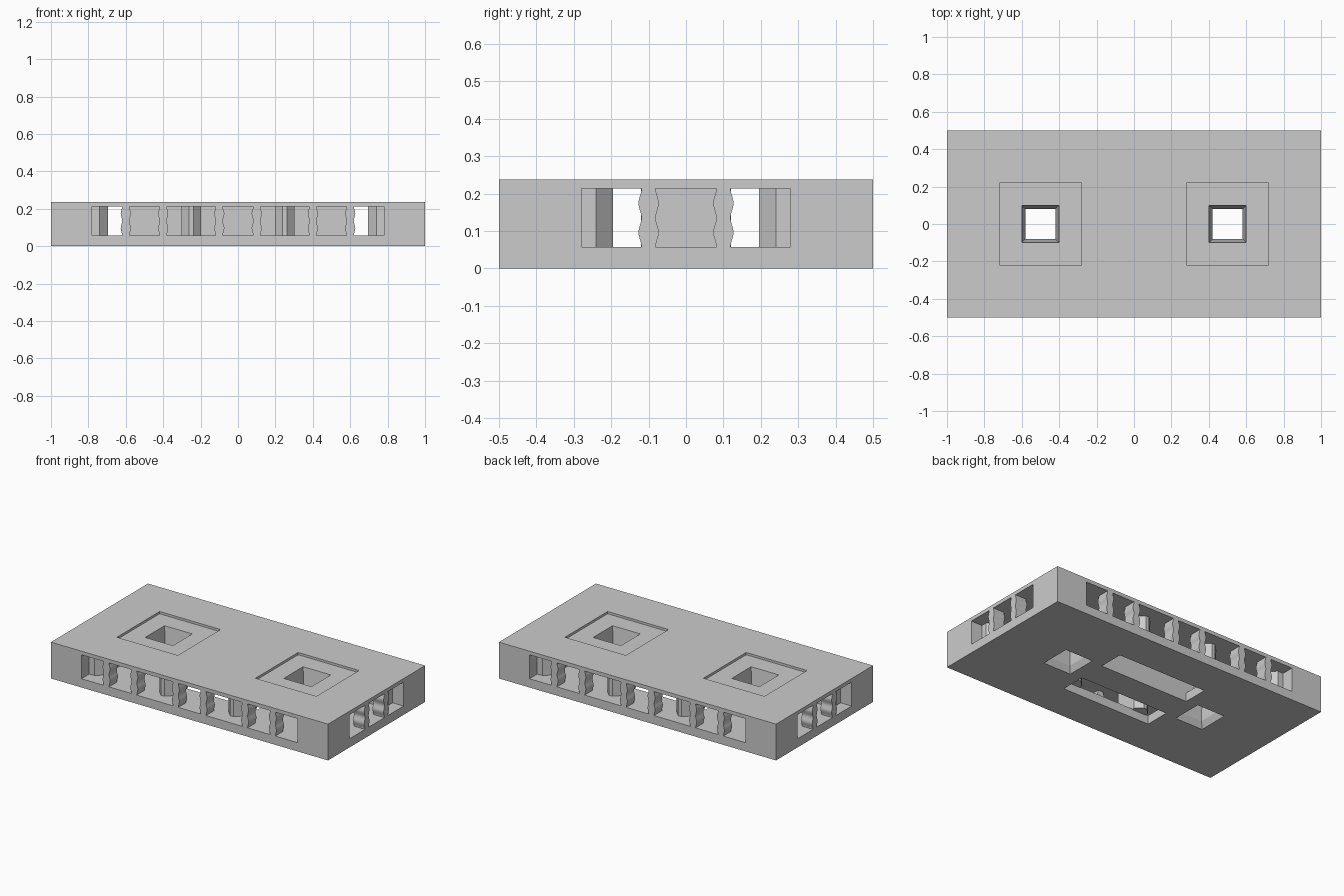
import bpy, bmesh, math

cube = bpy.data.objects.get("Cube")
if cube:
    bpy.data.objects.remove(cube, do_unlink=True)

H, FLOOR, CEIL = 0.237, 0.057, 0.213
PIT = 0.222

grey = bpy.data.materials.new("plain grey")
GREY = (0.6, 0.6, 0.6, 1)
grey.diffuse_color = GREY
grey.use_nodes = True
grey.node_tree.nodes["Principled BSDF"].inputs["Base Color"].default_value = GREY


def finish(name, bm):
    bmesh.ops.recalc_face_normals(bm, faces=bm.faces)
    mesh = bpy.data.meshes.new(name)
    bm.to_mesh(mesh)
    bm.free()
    mesh.materials.append(grey)
    ob = bpy.data.objects.new(name, mesh)
    bpy.context.collection.objects.link(ob)
    return ob


def loft(name, rings):
    """Closed solid through rings of equal point count."""
    bm = bmesh.new()
    loops = [[bm.verts.new(p) for p in ring] for ring in rings]
    n = len(loops[0])
    for a, b in zip(loops, loops[1:]):
        for i in range(n):
            j = (i + 1) % n
            bm.faces.new((a[i], a[j], b[j], b[i]))
    bm.faces.new(loops[0])
    bm.faces.new(loops[-1])
    return finish(name, bm)


def rect(cx, cy, hx, hy, z):
    return [(cx + sx * hx, cy + sy * hy, z)
            for sx, sy in ((-1, -1), (1, -1), (1, 1), (-1, 1))]


def box(name, cx, cy, hx, hy, z0, z1):
    return loft(name, [rect(cx, cy, hx, hy, z0), rect(cx, cy, hx, hy, z1)])


def prism(name, outline, z0, z1):
    return loft(name, [[(x, y, z) for x, y in outline] for z in (z0, z1)])


def cut(ob, cutters):
    for c in cutters:
        c.hide_render = True
        c.hide_viewport = True
        c.display_type = 'WIRE'
        mod = ob.modifiers.new("cut", 'BOOLEAN')
        mod.object = c
        mod.operation = 'DIFFERENCE'
        mod.solver = 'EXACT'
    # bake the cuts, so the helpers can be dropped
    for c in cutters:
        c.hide_viewport = False
    bpy.context.view_layer.update()
    mesh = bpy.data.meshes.new_from_object(
        ob.evaluated_get(bpy.context.evaluated_depsgraph_get()))
    ob.modifiers.clear()
    ob.data = mesh


# Hollow slab with window bands, top recesses, shafts and floor slots
slab = box("slab_shell", 0, 0, 1, 0.5, 0, H)
cutters = [
    box("cavity_cutter", 0, 0, 0.92, 0.42, FLOOR, CEIL),
    box("long_window_cutter", 0, 0, 0.78, 0.6, FLOOR, CEIL),
    box("short_window_cutter", 0, 0, 1.1, 0.28, FLOOR, CEIL),
]
holes = []
for s in (-1, 1):
    cutters.append(box("recess_cutter", s * 0.5, 0, 0.22, 0.22, PIT, H + 0.1))
    cutters.append(box("slot_cutter", 0, s * 0.172, 0.32, 0.082, -0.1, FLOOR + 0.01))
    holes.append(loft("shaft_cutter", [
        rect(s * 0.5, 0, r, r, z)
        for z, r in ((-0.05, 0.1), (0, 0.1), (0.04, 0.08),
                     (0.06, 0.08), (PIT, 0.1), (H + 0.1, 0.1))]))
cut(slab, cutters + holes)

# Square shaft walls around the two through holes
for side, s, hole in (("right", -1, holes[0]), ("left", 1, holes[1])):
    shaft = box(f"{side}_shaft_wall", s * 0.5, 0, 0.12, 0.12, 0.05, 0.218)
    cut(shaft, [hole])

for c in cutters + holes:
    bpy.data.objects.remove(c, do_unlink=True)

# Spine joining the shafts
box("center_spine", 0, 0, 0.385, 0.09, FLOOR - 0.004, CEIL + 0.004)

# Corner blocks and ribs with chamfered noses
Z0, Z1 = FLOOR - 0.004, CEIL + 0.004
for sx in (-1, 1):
    for sy in (-1, 1):
        corner = [(0.695, 0.195), (0.92, 0.195), (0.92, 0.24), (0.92, 0.28),
                  (0.93, 0.28), (0.93, 0.43), (0.78, 0.43), (0.78, 0.42),
                  (0.74, 0.42), (0.695, 0.375)]
        corner[1:3] = [(0.875, 0.195), (0.92, 0.24)]
        prism("corner_block", [(sx * x, sy * y) for x, y in corner], Z0, Z1)
        rib = [(-0.052, 0.235), (-0.012, 0.195), (0.012, 0.195), (0.052, 0.235),
               (0.052, 0.38), (0.012, 0.42), (-0.012, 0.42), (-0.052, 0.38)]
        prism("inner_rib", [(sx * 0.25 + x, sy * y) for x, y in rib], Z0, Z1)


# Window pillars with two swells along their height
def pillar(name, cx, cy, along_x):
    rings = []
    steps = 20
    for i in range(steps + 1):
        t = i / steps
        half = 0.023 - 0.004 * math.cos(4 * math.pi * t)
        hx, hy = (half, 0.04) if along_x else (0.04, half)
        rings.append(rect(cx, cy, hx, hy, FLOOR + t * (CEIL - FLOOR)))
    return loft(name, rings)


for s in (-1, 1):
    for x in (0.1, 0.4, 0.6):
        for sx in (-1, 1):
            pillar("long_side_pillar", sx * x, s * 0.46, True)
    for y in (-0.1, 0.1):
        pillar("short_side_pillar", s * 0.96, y, False)
